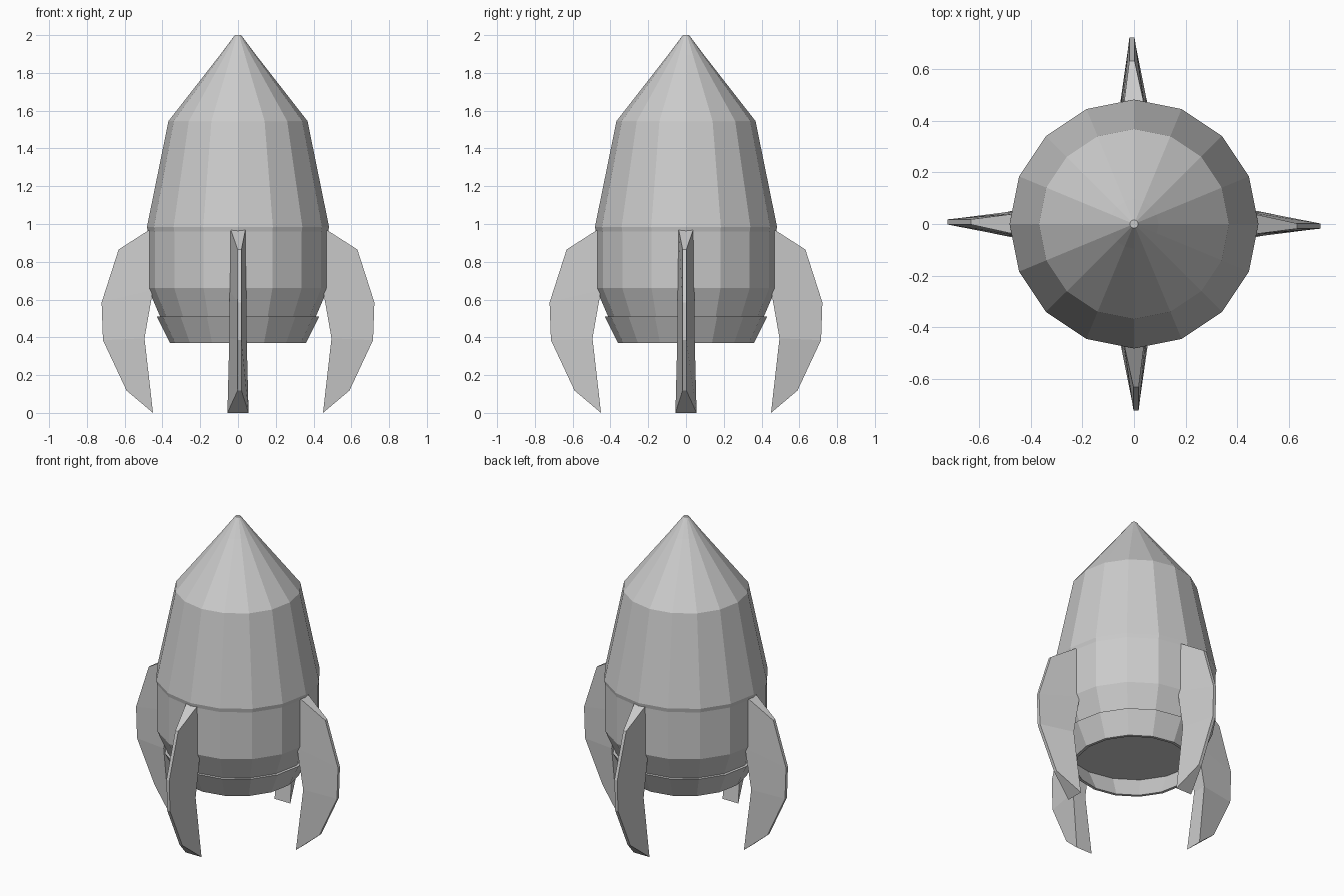
import bpy, bmesh
from math import cos, sin, pi, radians
from mathutils import Matrix

if "Cube" in bpy.data.objects:
    bpy.data.objects.remove(bpy.data.objects["Cube"])

SIDES = 16


def finish(name, bm):
    bmesh.ops.recalc_face_normals(bm, faces=bm.faces)
    mesh = bpy.data.meshes.new(name)
    bm.to_mesh(mesh)
    bm.free()
    obj = bpy.data.objects.new(name, mesh)
    bpy.context.collection.objects.link(obj)
    return obj


def lathe(name, profile, closed=False):
    """Revolve (radius, z) points; closed joins last ring to first, else caps both ends."""
    bm = bmesh.new()
    rings = [[bm.verts.new((r * cos(2 * pi * i / SIDES), r * sin(2 * pi * i / SIDES), z))
              for i in range(SIDES)] for r, z in profile]
    pairs = list(zip(rings, rings[1:]))
    if closed:
        pairs.append((rings[-1], rings[0]))
    else:
        bm.faces.new(rings[0])
        bm.faces.new(rings[-1])
    for a, b in pairs:
        for i in range(SIDES):
            j = (i + 1) % SIDES
            bm.faces.new((a[i], a[j], b[j], b[i]))
    return finish(name, bm)


def fin(name, angle, skew):
    """Loft wedge sections (inner r, z, half width, outer r, z) from top to foot."""
    sections = [(0.460, 0.975, 0.040, 0.632, 0.865),
                (0.450, 0.650, 0.045, 0.722, 0.585),
                (0.495, 0.395, 0.046, 0.715, 0.385),
                (0.450, 0.000, 0.056, 0.590, 0.118)]
    edge = 0.010
    bm = bmesh.new()
    rows = []
    for ri, zi, w, ro, zo in sections:
        rows.append([bm.verts.new(p) for p in ((ri, -w, zi), (ro, skew - edge, zo),
                                               (ro, skew + edge, zo), (ri, w, zi))])
    for a, b in zip(rows, rows[1:]):
        for i in range(4):
            j = (i + 1) % 4
            bm.faces.new((a[i], a[j], b[j], b[i]))
    bm.faces.new(rows[0])
    bm.faces.new(rows[-1])
    bm.transform(Matrix.Rotation(angle, 4, 'Z'))
    return finish(name, bm)


# Hull with pointed nose
lathe("hull", [(0.412, 0.51), (0.477, 0.66), (0.477, 0.96), (0.482, 0.985),
               (0.368, 1.545), (0.095, 1.895), (0.016, 2.0)])

# Hollow exhaust skirt under the hull
lathe("exhaust_skirt", [(0.430, 0.51), (0.360, 0.37), (0.342, 0.37), (0.408, 0.51)], closed=True)

# Four landing fins, leaning alternately to either side
for k, side in enumerate(("right", "back", "left", "front")):
    fin(side + "_fin", radians(90 * k), 0.008 if k % 2 else -0.008)
